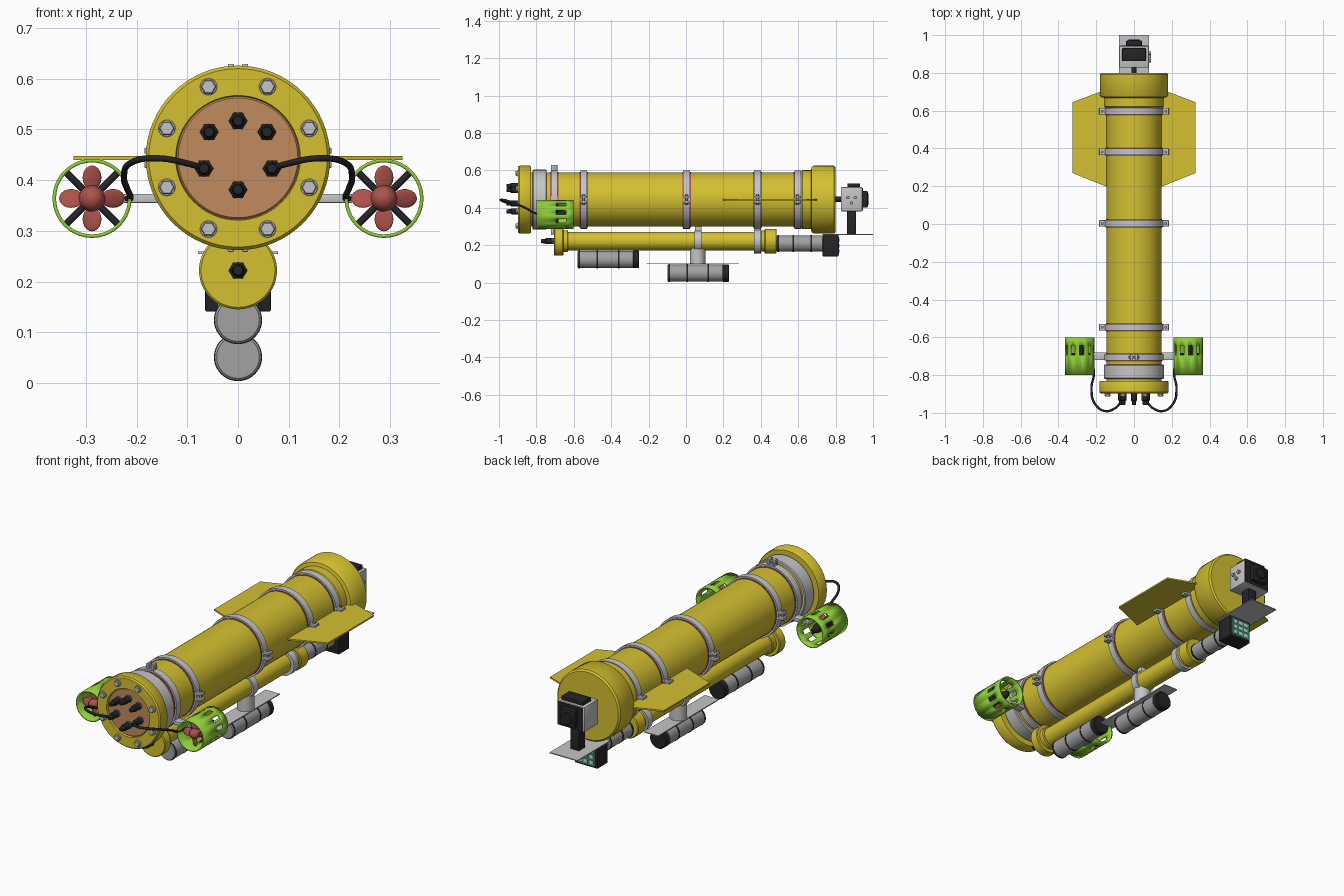
import bpy, bmesh
from math import cos, sin, pi, radians
from mathutils import Matrix, Vector

if "Cube" in bpy.data.objects:
    bpy.data.objects.remove(bpy.data.objects["Cube"])


def material(name, r, g, b):
    m = bpy.data.materials.new(name)
    m.use_nodes = True
    m.diffuse_color = (r, g, b, 1)
    m.node_tree.nodes["Principled BSDF"].inputs["Base Color"].default_value = (r, g, b, 1)
    return m


YELLOW = material("hull yellow", .66, .53, .03)
COPPER = material("copper", .53, .26, .11)
SILVER = material("light grey", .56, .56, .57)
GREY = material("housing grey", .36, .36, .37)
BLACK = material("black", .018, .018, .02)
GREEN = material("lime green", .27, .62, .04)
RED = material("dull red", .42, .085, .07)
BLUE = material("nut blue", .04, .13, .33)
TEAL = material("panel green", .04, .25, .15)
WHITE = material("pale lamp", .6, .75, .68)

HULL_Z, TUBE_Z = .444, .222


def finish(bm, name, mat, angle=35):
    bmesh.ops.recalc_face_normals(bm, faces=bm.faces[:])
    mesh = bpy.data.meshes.new(name)
    bm.to_mesh(mesh)
    bm.free()
    for p in mesh.polygons:
        p.use_smooth = True
    mesh.set_sharp_from_angle(angle=radians(angle))
    mesh.materials.append(mat)
    ob = bpy.data.objects.new(name, mesh)
    bpy.context.collection.objects.link(ob)
    return ob


def lathe(name, profile, mat, x=0, z=0, segs=48, closed=False):
    """Revolve (radius, y) points about an axis along y."""
    bm = bmesh.new()
    rings = [[bm.verts.new((x + r * cos(2 * pi * i / segs), y, z + r * sin(2 * pi * i / segs)))
              for i in range(segs)] for r, y in profile]
    pairs = list(zip(rings, rings[1:]))
    if closed:
        pairs.append((rings[-1], rings[0]))
    else:
        bm.faces.new(rings[0])
        bm.faces.new(rings[-1])
    for a, b in pairs:
        for i in range(segs):
            j = (i + 1) % segs
            bm.faces.new((a[i], a[j], b[j], b[i]))
    return finish(bm, name, mat)


def drum(name, r, y0, y1, mat, x=0, z=0, segs=48, bevel=.004):
    return lathe(name, [(r - bevel, y0), (r, y0 + bevel), (r, y1 - bevel), (r - bevel, y1)],
                 mat, x, z, segs)


def hoop(name, r0, r1, y0, y1, mat, x=0, z=0):
    return lathe(name, [(r0, y0), (r1, y0), (r1, y1), (r0, y1)], mat, x, z, 48, True)


def box(name, centre, size, mat, bevel=0):
    bm = bmesh.new()
    bmesh.ops.create_cube(bm, size=1, matrix=Matrix.Translation(centre) @ Matrix.Diagonal((*size, 1)))
    if bevel:
        bmesh.ops.bevel(bm, geom=bm.edges[:], offset=bevel, segments=2, affect='EDGES', profile=.5)
    return finish(bm, name, mat)


def rod(name, a, b, r, mat, segs=12):
    a, b = Vector(a), Vector(b)
    bm = bmesh.new()
    turn = (b - a).to_track_quat('Z', 'Y').to_matrix().to_4x4()
    bmesh.ops.create_cone(bm, cap_ends=True, segments=segs, radius1=r, radius2=r, depth=(b - a).length,
                          matrix=Matrix.Translation((a + b) / 2) @ turn)
    return finish(bm, name, mat)


# Main pressure hull
drum("hull_tube", .145, -.84, .66, YELLOW, z=HULL_Z, segs=64)
drum("front_collar", .16, -.82, -.745, SILVER, z=HULL_Z, segs=64)
lathe("front_flange", [(.121, -.887), (.123, -.897), (.176, -.897), (.182, -.89), (.182, -.836),
                       (.178, -.83), (.121, -.83)], YELLOW, z=HULL_Z, segs=64, closed=True)
drum("copper_endplate", .121, -.889, -.835, COPPER, z=HULL_Z, segs=64, bevel=.003)
lathe("rear_cap", [(.15, .615), (.157, .622), (.157, .668), (.174, .672), (.181, .682), (.181, .792),
                   (.173, .80)], YELLOW, z=HULL_Z, segs=64)
for i in range(8):
    a = pi / 8 + i * pi / 4
    x, z = .152 * cos(a), HULL_Z + .152 * sin(a)
    drum("flange_washer", .017, -.901, -.896, SILVER, x, z, 16, .001)
    drum("flange_bolt", .015, -.912, -.9, SILVER, x, z, 6, .002)


# Cable connectors with hexagonal blue nuts
def connector(x, z, y):
    drum("connector_nut", .0185, y - .012, y, BLUE, x, z, 6, .001)
    lathe("connector_body", [(.009, y - .07), (.011, y - .066), (.012, y - .048), (.0165, y - .044),
                             (.0165, y - .01)], BLACK, x, z, 16)


for x, z in ((0, .517), (.057, .495), (-.057, .495), (.067, .423), (-.067, .423), (0, .381)):
    connector(x, z, -.889)
connector(0, TUBE_Z, -.705)

# Hull straps, with red liners and bolted lugs
for y in (-.705, -.547, .003, .382, .597):
    hoop("hull_strap", .143, .156, y - .018, y + .018, SILVER, z=HULL_Z)
    hoop("strap_liner", .143, .148, y - .023, y + .023, RED, z=HULL_Z)
    for s in (-1, 1):
        upright = y < -.7
        for k in (-1, 1):
            if upright:
                box("strap_lug", (k * .014, y, HULL_Z + s * .168), (.012, .034, .035), SILVER, .002)
            else:
                box("strap_lug", (s * .167, y, HULL_Z + k * .014), (.035, .034, .012), SILVER, .002)
        if upright:
            z = HULL_Z + s * .171
            rod("lug_bolt", (-.028, y, z), (.028, y, z), .008, GREY, 6)
        else:
            rod("lug_bolt", (s * .169, y, HULL_Z - .028), (s * .169, y, HULL_Z + .028), .008, GREY, 6)

# Side fins
for s in (-1, 1):
    bm = bmesh.new()
    face = bm.faces.new([bm.verts.new((s * x, y, HULL_Z - .004)) for x, y in
                         ((.14, .195), (.325, .27), (.325, .645), (.18, .70), (.14, .70))])
    out = bmesh.ops.extrude_face_region(bm, geom=[face])
    bmesh.ops.translate(bm, vec=(0, 0, .008),
                        verts=[v for v in out["geom"] if isinstance(v, bmesh.types.BMVert)])
    finish(bm, "side_fin", YELLOW)


# Thrusters: slotted shroud, motor, spokes and propeller
def shroud(cx, cz):
    bm = bmesh.new()
    segs, rows = 40, (-.80, -.694, -.642, -.602)
    rings = [[bm.verts.new((cx + .078 * cos(2 * pi * i / segs), y, cz + .078 * sin(2 * pi * i / segs)))
              for i in range(segs)] for y in rows]
    for k in range(3):
        for i in range(segs):
            if k == 1 and i % 4 < 2:
                continue
            j = (i + 1) % segs
            bm.faces.new((rings[k][i], rings[k][j], rings[k + 1][j], rings[k + 1][i]))
    ob = finish(bm, "thruster_shroud", GREEN)
    mod = ob.modifiers.new("wall", 'SOLIDIFY')
    mod.thickness, mod.offset = .007, -1


for s in (-1, 1):
    cx, cz = s * .288, .364
    shroud(cx, cz)
    lathe("thruster_motor", [(.012, -.755), (.022, -.75), (.022, -.66), (.014, -.63), (.005, -.622)],
          BLACK, cx, cz, 24)
    lathe("propeller_hub", [(.003, -.79), (.014, -.787), (.022, -.778), (.026, -.764), (.026, -.748)],
          RED, cx, cz, 24)
    for i in range(4):
        a = i * pi / 2
        d = a + pi / 4
        rod("motor_spoke", (cx, -.69, cz), (cx + .074 * cos(d), -.69, cz + .074 * sin(d)), .007, BLACK)
        bm = bmesh.new()
        pitch = Matrix.Rotation(radians(22), 4, 'X')
        bmesh.ops.create_uvsphere(bm, u_segments=16, v_segments=10, radius=1,
                                  matrix=Matrix.Translation((cx, -.762, cz)) @ Matrix.Rotation(a, 4, 'Y')
                                  @ Matrix.Translation((.041, 0, 0)) @ pitch
                                  @ Matrix.Diagonal((.024, .004, .02, 1)))
        finish(bm, "propeller_blade", RED, 60)
    box("thruster_arm", (s * .18, -.70, cz), (.09, .042, .018), SILVER, .002)
    # Power cable from the endplate to the thruster
    curve = bpy.data.curves.new("thruster_cable", 'CURVE')
    curve.dimensions, curve.bevel_depth, curve.bevel_resolution = '3D', .0062, 3
    path = ((.067, -.94, .423), (.1, -.975, .433), (.155, -.99, .443), (.208, -.95, .436),
            (.225, -.87, .405), (.212, -.79, .366), (.218, -.74, .364))
    spline = curve.splines.new('BEZIER')
    spline.bezier_points.add(len(path) - 1)
    for p, (x, y, z) in zip(spline.bezier_points, path):
        p.co = (s * x, y, z)
        p.handle_left_type = p.handle_right_type = 'AUTO'
    curve.use_fill_caps = True
    curve.materials.append(BLACK)
    bpy.context.collection.objects.link(bpy.data.objects.new("thruster_cable", curve))

# Lower battery tube with end caps and clamps
drum("lower_tube", .049, -.68, .46, YELLOW, z=TUBE_Z)
drum("lower_front_cap", .077, -.705, -.655, YELLOW, z=TUBE_Z)
drum("lower_front_step", .058, -.66, -.63, YELLOW, z=TUBE_Z)
drum("lower_rear_step", .056, .40, .43, YELLOW, z=TUBE_Z)
drum("lower_rear_cap", .066, .42, .485, YELLOW, z=TUBE_Z)
for y, r in ((.065, .058), (.382, .065)):
    hoop("lower_clamp", .047, r, y - .019, y + .019, SILVER, z=TUBE_Z)
box("clamp_saddle", (0, .382, .288), (.05, .036, .03), SILVER, .003)
box("clamp_saddle", (0, .065, .285), (.04, .036, .04), SILVER, .003)


# Cylindrical instrument housings with dark seals
def housing(name, y0, y1, z, r):
    drum(name, r, y0, y1, GREY, z=z)
    length = y1 - y0
    for t in (.02, .34, .72):
        y = y0 + t * length
        hoop("housing_seal", r - .004, r + .0015, y, y + .008, BLACK, z=z)


housing("front_housing", -.58, -.28, .124, .046)
drum("front_housing_end", .047, -.285, -.25, BLACK, z=.124)
housing("middle_housing", -.10, .20, .051, .046)
drum("middle_housing_end", .047, .195, .23, BLACK, z=.051)
housing("rear_housing", .485, .735, .209, .043)
box("hanger_plate", (0, .037, .101), (.08, .495, .005), SILVER)
rod("hanger_post", (0, .062, .10), (0, .062, .185), .041, SILVER, 32)

# Lamp box with a grid of lights on its back
box("lamp_box", (0, .773, .198), (.13, .085, .115), BLACK, .004)
box("lamp_panel", (0, .816, .198), (.108, .006, .094), TEAL)
for i in (-1, 0, 1):
    for k in (-1, 0, 1):
        box("lamp_cell", (i * .033, .819, .198 + k * .029), (.021, .005, .018), WHITE)

# Rear camera on its bracket
box("camera_plate", (0, .865, .257), (.158, .27, .005), SILVER)
box("camera_post", (0, .885, .32), (.05, .05, .13), BLACK, .003)
box("camera_body", (0, .885, .446), (.158, .115, .13), SILVER, .006)
box("camera_face", (0, .943, .446), (.145, .006, .118), BLACK)
box("camera_lens_block", (0, .957, .446), (.085, .03, .09), BLACK, .006)
drum("camera_lens", .03, .965, .977, BLACK, z=.446, segs=24, bevel=.003)
box("camera_top_screen", (0, .897, .519), (.125, .068, .022), BLACK, .004)
rod("camera_rear_stud", (0, .79, .446), (0, .83, .446), .014, BLACK)
for y, z in ((.865, .455), (.905, .455), (.885, .425)):
    rod("camera_button", (.075, y, z), (.09, y, z), .009, GREY)
